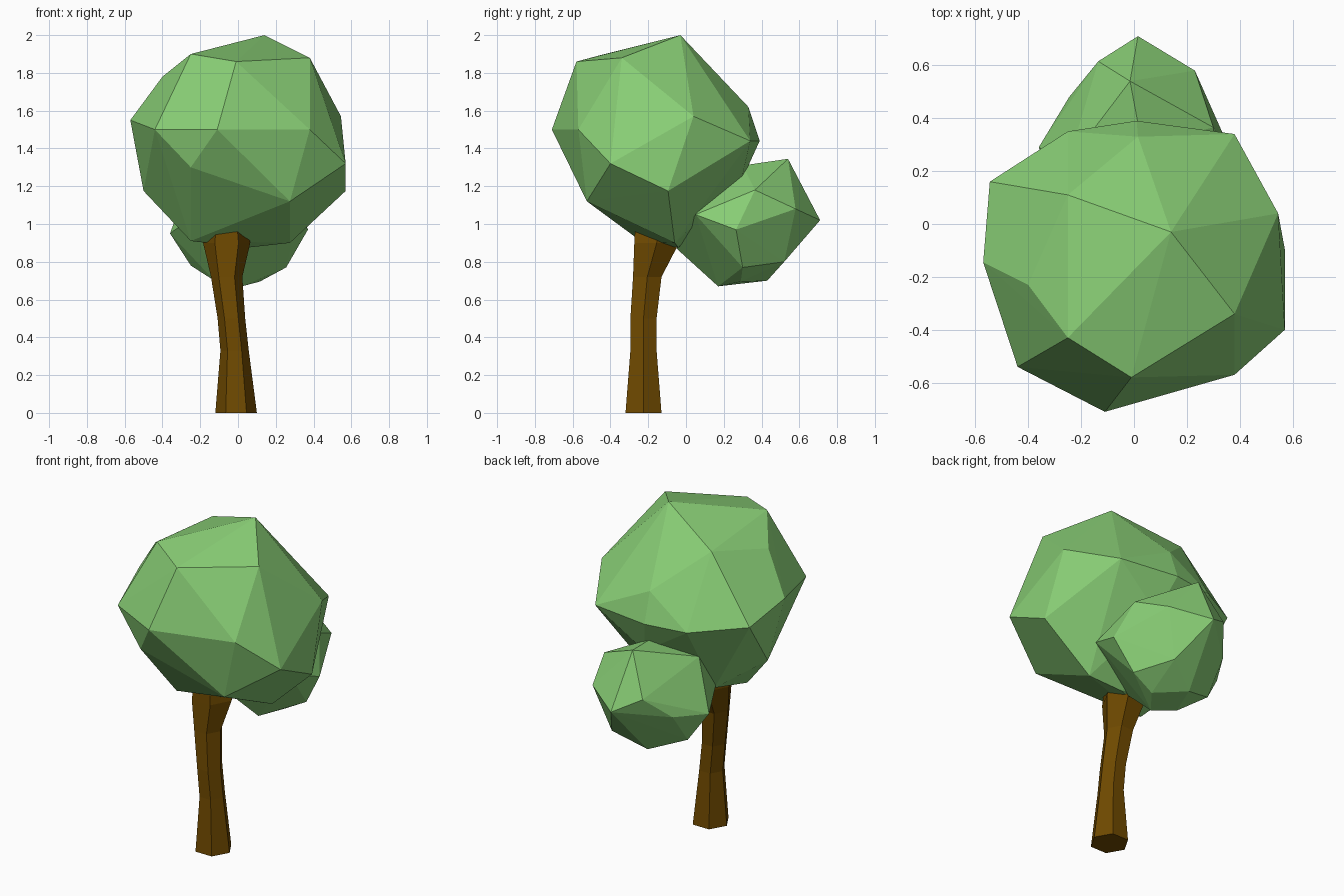
import bpy, bmesh, math


def material(name, rgb):
    m = bpy.data.materials.new(name)
    m.diffuse_color = (*rgb, 1)
    return m


def finish(bm, name, mat):
    bmesh.ops.recalc_face_normals(bm, faces=bm.faces)
    me = bpy.data.meshes.new(name)
    bm.to_mesh(me)
    bm.free()
    me.materials.append(mat)
    ob = bpy.data.objects.new(name, me)
    bpy.context.collection.objects.link(ob)
    return ob


def faceted_crown(name, corners, mat):
    """Low-poly leaf mass: convex hull around a few corner points."""
    bm = bmesh.new()
    for c in corners:
        bm.verts.new(c)
    bmesh.ops.convex_hull(bm, input=bm.verts[:])
    loose = [v for v in bm.verts if not v.link_faces]
    bmesh.ops.delete(bm, geom=loose, context='VERTS')
    return finish(bm, name, mat)


def loft(name, rings, sides, mat):
    """Skin polygon rings given as (x, y, z, radius_x, radius_y)."""
    bm = bmesh.new()
    loops = []
    for x, y, z, rx, ry in rings:
        loops.append([bm.verts.new((x + rx * math.cos(k * math.tau / sides),
                                    y + ry * math.sin(k * math.tau / sides), z))
                      for k in range(sides)])
    for a, b in zip(loops, loops[1:]):
        for k in range(sides):
            j = (k + 1) % sides
            bm.faces.new((a[k], a[j], b[j], b[k]))
    bm.faces.new(loops[0])
    bm.faces.new(loops[-1])
    return finish(bm, name, mat)


leaf = material("leaf_green", (0.25, 0.62, 0.18))
bark = material("bark_brown", (0.16, 0.068, 0.0))

# Six-sided trunk, flaring into the crowns
loft("trunk", [(-0.01, -0.225, 0.0, 0.11, 0.11),
               (-0.018, -0.225, 0.33, 0.075, 0.08),
               (-0.035, -0.225, 0.50, 0.073, 0.08),
               (-0.06, -0.205, 0.72, 0.083, 0.087),
               (-0.06, -0.155, 0.90, 0.125, 0.137),
               (-0.06, -0.145, 0.96, 0.115, 0.145)], 6, bark)

# Main crown, listed top to bottom
faceted_crown("main_crown", [
    (0.14, -0.03, 2.0), (-0.25, -0.43, 1.9), (-0.01, -0.58, 1.86),
    (0.38, -0.34, 1.88), (-0.25, 0.11, 1.85), (-0.40, -0.23, 1.78),
    (0.015, 0.33, 1.62), (0.545, 0.04, 1.57), (-0.57, -0.145, 1.55),
    (-0.11, -0.71, 1.50), (-0.44, -0.54, 1.50), (0.38, -0.57, 1.50),
    (-0.545, 0.16, 1.48), (-0.25, 0.35, 1.44), (0.01, 0.39, 1.44),
    (0.38, 0.34, 1.44), (0.57, -0.40, 1.32), (-0.25, -0.59, 1.30),
    (0.57, -0.095, 1.175), (-0.50, -0.08, 1.175), (0.275, -0.525, 1.12),
    (0.08, 0.29, 1.22), (-0.25, 0.08, 1.0), (-0.25, -0.24, 0.91),
    (0.275, -0.06, 0.90), (0.05, -0.04, 0.875)], leaf)

# Smaller crown at the back
faceted_crown("back_crown", [
    (-0.015, 0.54, 1.345), (0.03, 0.30, 1.31), (-0.25, 0.23, 1.25),
    (0.30, 0.365, 1.18), (0.23, 0.58, 1.08), (-0.135, 0.615, 1.10),
    (0.015, 0.71, 1.02), (-0.245, 0.48, 0.97), (-0.36, 0.29, 0.95),
    (0.37, 0.265, 0.97), (0.32, 0.05, 1.05), (-0.25, 0.06, 1.03),
    (0.0, -0.05, 0.87), (0.14, 0.52, 0.80), (0.255, 0.30, 0.77),
    (-0.25, 0.34, 0.78), (-0.125, 0.22, 0.70), (0.115, 0.29, 0.695),
    (-0.04, 0.43, 0.70), (0.02, 0.17, 0.67)], leaf)
